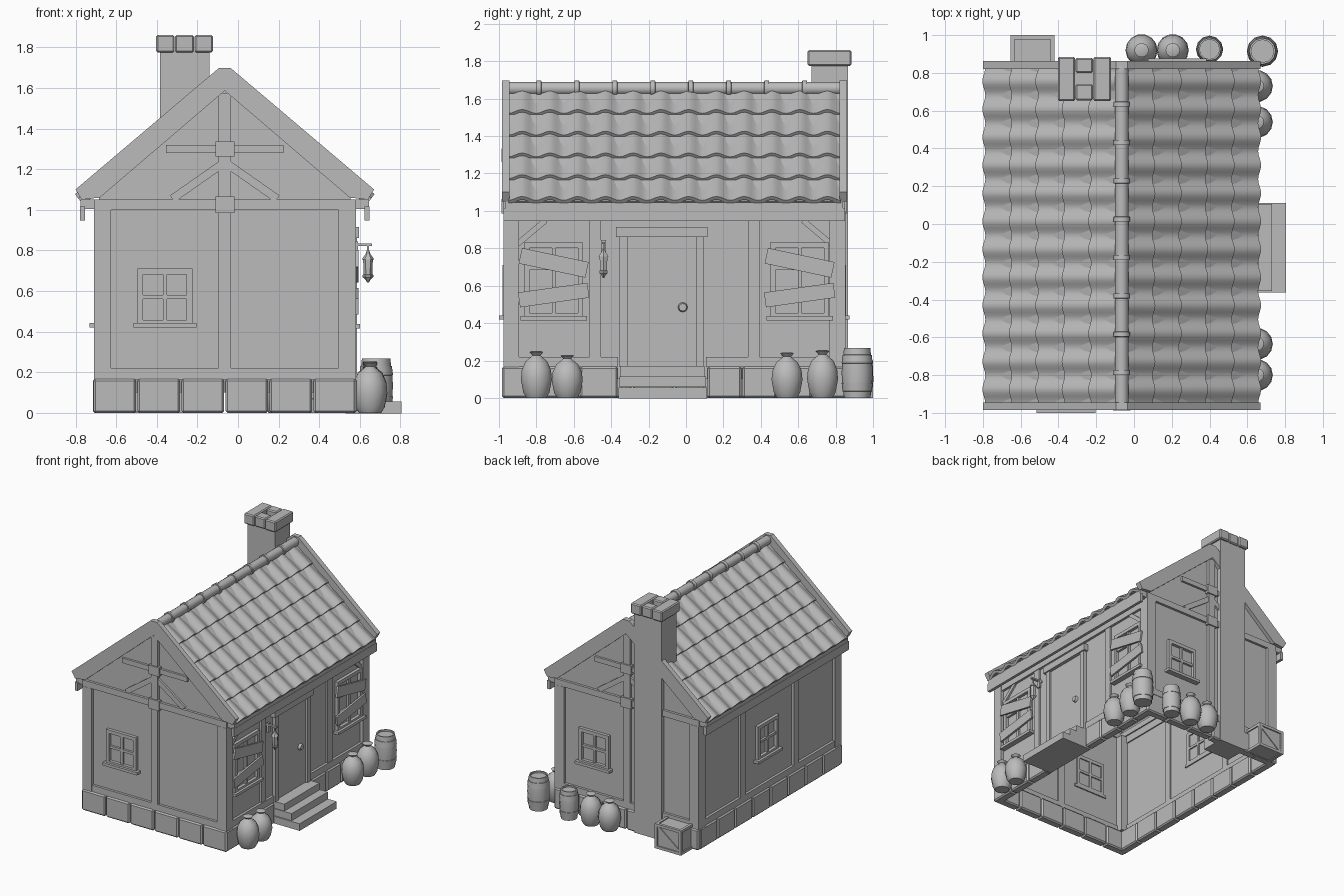
import bpy, bmesh, math
from mathutils import Matrix, Vector

if "Cube" in bpy.data.objects:
    bpy.data.objects.remove(bpy.data.objects["Cube"])

stone = bpy.data.materials.new("plain grey")
stone.use_nodes = True
GREY = (0.5, 0.5, 0.5, 1)
stone.diffuse_color = GREY
stone.node_tree.nodes["Principled BSDF"].inputs["Base Color"].default_value = GREY

CX, CY = -0.065, -0.0625      # centre of the house
HX, HY = 0.62, 0.8925         # half size of the walls


def finish(name, bm, M=None, bevel=0, smooth=False):
    bmesh.ops.recalc_face_normals(bm, faces=bm.faces)
    me = bpy.data.meshes.new(name)
    bm.to_mesh(me)
    bm.free()
    if M:
        me.transform(M)
    me.materials.append(stone)
    ob = bpy.data.objects.new(name, me)
    bpy.context.collection.objects.link(ob)
    if bevel:
        mod = ob.modifiers.new("bevel", "BEVEL")
        mod.width, mod.segments = bevel, 1
    if smooth:
        bpy.ops.object.select_all(action="DESELECT")
        ob.select_set(True)
        bpy.context.view_layer.objects.active = ob
        bpy.ops.object.shade_smooth_by_angle(angle=math.radians(40))
    return ob


def boxes(name, specs, M=None, bevel=0):
    """Each spec: x0, x1, y0, y1, z0, z1 and an optional tilt in degrees."""
    bm = bmesh.new()
    for x0, x1, y0, y1, z0, z1, *tilt in specs:
        T = Matrix.Translation(((x0 + x1) / 2, (y0 + y1) / 2, (z0 + z1) / 2))
        R = Matrix.Rotation(math.radians(tilt[0] if tilt else 0), 4, "Y")
        S = Matrix.Diagonal((x1 - x0, y1 - y0, z1 - z0, 1))
        bmesh.ops.create_cube(bm, size=1, matrix=T @ R @ S)
    return finish(name, bm, M, bevel)


def prism(name, pts, y0, y1, open_bottom=False):
    bm = bmesh.new()
    f = bm.faces.new([bm.verts.new((CX + x, y0, z)) for x, z in pts])
    new = bmesh.ops.extrude_face_region(bm, geom=[f])["geom"]
    bmesh.ops.translate(bm, vec=(0, y1 - y0, 0), verts=[v for v in new if isinstance(v, bmesh.types.BMVert)])
    if open_bottom:
        low = min(z for _, z in pts) + 0.001
        bmesh.ops.delete(bm, geom=[f for f in bm.faces if all(v.co.z < low for v in f.verts)], context="FACES")
    return finish(name, bm)


def lathe(name, profile, M, sides=12):
    bm = bmesh.new()
    rings = [[bm.verts.new((r * math.cos(math.tau * k / sides), r * math.sin(math.tau * k / sides), z))
              for k in range(sides)] for r, z in profile]
    for a, b in zip(rings, rings[1:]):
        for k in range(sides):
            j = (k + 1) % sides
            bm.faces.new((a[k], a[j], b[j], b[k]))
    bm.faces.new(rings[0])
    bm.faces.new(rings[-1])
    return finish(name, bm, M, smooth=True)


def wall_frame(x, y, deg):
    """Local x runs right along the wall seen from outside, -y points outward."""
    return Matrix.Translation((x, y, 0)) @ Matrix.Rotation(math.radians(deg), 4, "Z")


FRONT = wall_frame(CX, CY - HY, 0)
EAST = wall_frame(CX + HX, CY, 90)
BACK = wall_frame(CX, CY + HY, 180)
WEST = wall_frame(CX - HX, CY, -90)


def slab(x0, x1, z0, z1, d, tilt=0):
    return (x0, x1, -d, 0.01, z0, z1, tilt)


def window(name, M, u, z0, z1, w, rows):
    h, t = w / 2, 0.028
    parts = [slab(u - h, u - h + t, z0, z1, 0.025), slab(u + h - t, u + h, z0, z1, 0.025),
             slab(u - h, u + h, z1 - t, z1, 0.025), slab(u - h, u + h, z0, z0 + t, 0.025),
             slab(u - 0.01, u + 0.01, z0, z1, 0.018),
             slab(u - h - 0.02, u + h + 0.02, z0 - 0.01, z0 + 0.012, 0.045)]
    for k in range(1, rows):
        z = z0 + (z1 - z0) * k / rows
        parts.append(slab(u - h, u + h, z - 0.01, z + 0.01, 0.018))
    boxes(name, parts, M)


def foundation(name, M, u0, u1, n):
    s = (u1 - u0) / n
    boxes(name, [(u0 + k * s + 0.003, u0 + (k + 1) * s - 0.003, -0.03, 0.04, 0, 0.168)
                 for k in range(n)], M, 0.01)


# Walls: one hollow shell, open below
prism("walls", [(-HX, 0.1), (HX, 0.1), (HX, 1.08), (0, 1.6), (-HX, 1.08)], CY - HY, CY + HY, True)

# Stone base
foundation("front_base", FRONT, -0.65, 0.65, 6)
foundation("back_base", BACK, -0.65, 0.65, 6)
foundation("west_base", WEST, -0.9, 0.9, 8)
foundation("east_base_near", EAST, -0.9225, -0.3, 3)
foundation("east_base_far", EAST, 0.175, 0.9225, 4)

# Corner posts
boxes("corner_posts", [(CX + sx * 0.603 - 0.042, CX + sx * 0.603 + 0.042,
                        CY + sy * 0.872 - 0.042, CY + sy * 0.872 + 0.042, 0.165, 1.0)
                       for sx in (-1, 1) for sy in (-1, 1)])

# Gable timbers, same at both ends
for name, M in (("front", FRONT), ("back", BACK)):
    timbers = [slab(-0.645, 0.645, 0.165, 0.22, 0.02), slab(-0.645, 0.645, 1.0, 1.05, 0.02),
               slab(-0.03, 0.03, 0.22, 1.575, 0.022), slab(-0.29, 0.29, 1.28, 1.32, 0.018),
               slab(-0.047, 0.047, 1.262, 1.335, 0.032), slab(-0.047, 0.047, 0.985, 1.065, 0.032)]
    for s in (-1, 1):
        timbers.append(slab(s * 0.135 - 0.15, s * 0.135 + 0.15, 1.12, 1.16, 0.016, s * 35))
    boxes(name + "_gable_timbers", timbers, M)
    window(name + "_window", M, -0.295, 0.43, 0.71, 0.27, 2)

# West wall timbers and window
boxes("west_timbers", [slab(-0.9, 0.9, 0.165, 0.22, 0.02), slab(-0.9, 0.9, 0.945, 1.01, 0.02)]
      + [slab(u - 0.03, u + 0.03, 0.22, 0.95, 0.02) for u in (-0.34, 0.34)], WEST)
window("west_window", WEST, -0.02, 0.43, 0.71, 0.27, 2)

# East wall timbers, boarded windows and door
boxes("east_timbers", [slab(-0.9, -0.3, 0.165, 0.22, 0.02), slab(0.17, 0.9, 0.165, 0.22, 0.02),
                       slab(-0.9, 0.9, 0.945, 1.01, 0.02)]
      + [slab(u - 0.03, u + 0.03, 0.22, 0.95, 0.015) for u in (-0.423, 0.425)]
      + [slab(s * 0.765 - 0.1, s * 0.765 + 0.1, 0.87, 0.9, 0.014, s * 40) for s in (-1, 1)], EAST)
for name, u in (("near", -0.645), ("far", 0.67)):
    window(name + "_boarded_window", EAST, u, 0.425, 0.83, 0.315, 3)
    boxes(name + "_window_boards",
          [(u - 0.182, u + 0.182, -0.038, -0.022, 0.68, 0.765, 12),
           (u - 0.187, u + 0.187, -0.038, -0.022, 0.51, 0.59, -8)], EAST)
boxes("door_frame", [slab(-0.312, 0.177, 0.86, 0.915, 0.04), slab(-0.292, -0.25, 0.165, 0.86, 0.03),
                     slab(0.115, 0.16, 0.165, 0.86, 0.03)], EAST)
boxes("door", [slab(-0.25, 0.115, 0.165, 0.86, 0.012)], EAST)
bm = bmesh.new()
bmesh.ops.create_cone(bm, segments=12, radius1=0.026, radius2=0.02, depth=0.02, cap_ends=True)
finish("door_knob", bm, EAST @ Matrix.Translation((0.045, -0.022, 0.485)) @ Matrix.Rotation(math.pi / 2, 4, "X"))

# Door steps
for k, (reach, top) in enumerate(((0.66, 0.17), (0.73, 0.115), (0.805, 0.055))):
    e = 0.006 * k
    boxes(f"step_{k + 1}", [(0.53, reach, -0.35 - e, 0.1 + e, top - 0.057, top)])
boxes("step_sides", [(0.53, 0.65, y, y + 0.03, 0, 0.12) for y in (-0.345, 0.065)])

# Barge boards, roof deck and eaves
half = [(0.03, 1.697), (0.735, 1.10), (0.705, 1.05), (0.615, 1.06)]
barge = half + [(0, 1.586)] + [(-x, z) for x, z in reversed(half)]
prism("front_barge_board", barge, -0.985, -0.945)
prism("back_barge_board", barge, 0.82, 0.862)
deck = [(0, 1.645), (0.715, 1.05), (0.69, 1.03), (0, 1.6)]
for s, side in ((1, "east"), (-1, "west")):
    prism(side + "_roof_deck", [(s * x, z) for x, z in deck], -0.95, 0.83)
    x = CX + s * 0.7
    boxes(side + "_eave_board", [(x - 0.012, x + 0.012, -0.975, 0.85, 0.947, 1.015)])
    x0, x1 = sorted((CX + s * 0.6, CX + s * 0.71))
    boxes(side + "_soffit", [(x0, x1, -0.965, 0.84, 1.005, 1.05)])

# Wavy roof tile courses
WAVES, STEPS = 12, 8
for s, side in ((1, "east"), (-1, "west")):
    for row in range(5):
        bm = bmesh.new()
        top, low = 0.02 + 0.14 * row, 0.17 + 0.14 * row
        lines = []
        for d, lift in ((top, -0.015), (low, 0.008)):
            line = []
            for k in range(WAVES * STEPS + 1):
                wave = 0.013 * math.cos(math.tau * k / STEPS)
                y = -0.95 + 1.78 * k / (WAVES * STEPS)
                z = 1.665 - 0.83 * d + lift - wave * 0.8
                line.append(bm.verts.new((CX + s * (d - wave * 0.6), y, z)))
            lines.append(line)
        a, b = lines
        for k in range(len(a) - 1):
            bm.faces.new((a[k], a[k + 1], b[k + 1], b[k]))
        new = bmesh.ops.extrude_face_region(bm, geom=bm.faces[:])["geom"]
        bmesh.ops.translate(bm, vec=(-s * 0.014, 0, -0.018),
                            verts=[v for v in new if isinstance(v, bmesh.types.BMVert)])
        finish(f"{side}_tile_course_{row + 1}", bm, smooth=True)

# Ridge tiles with raised collars
ridge = Matrix.Translation((CX, 0.85, 1.655)) @ Matrix.Rotation(math.pi / 2, 4, "X")
profile = []
for k in range(9):
    z = k * 0.203
    profile += [(0.043, z), (0.045, z + 0.025), (0.036, z + 0.026), (0.036, z + 0.202)]
lathe("ridge_tiles", profile, ridge, 10)

# Chimney stack and block cap
boxes("chimney_stack", [(-0.385, -0.14, 0.67, 0.865, 0, 1.78)])
boxes("chimney_cap", [(-0.403, -0.312, 0.65, 0.885, 1.775, 1.86), (-0.215, -0.122, 0.65, 0.885, 1.775, 1.86),
                      (-0.31, -0.217, 0.655, 0.74, 1.775, 1.86), (-0.31, -0.217, 0.8, 0.88, 1.775, 1.86)], None, 0.008)

# Hanging lantern
boxes("lantern_bracket", [(0.55, 0.66, -0.45, -0.432, 0.822, 0.835), (0.575, 0.59, -0.455, -0.427, 0.77, 0.845),
                          (0.636, 0.644, -0.445, -0.437, 0.78, 0.83)])
lathe("lantern", [(0.005, 0.642), (0.012, 0.655), (0.026, 0.668), (0.026, 0.68), (0.021, 0.681), (0.024, 0.755),
                  (0.031, 0.756), (0.012, 0.782), (0.006, 0.8)], Matrix.Translation((0.64, -0.441, 0)), 6)

# Tied sacks
sack = [(0.055, 0), (0.072, 0.03), (0.085, 0.1), (0.08, 0.15), (0.06, 0.195), (0.03, 0.22),
        (0.022, 0.228), (0.038, 0.245), (0.028, 0.25)]
for k, (x, y, h) in enumerate(((0.65, -0.8, 1), (0.65, -0.635, 0.92), (0.65, 0.54, 0.97), (0.65, 0.73, 1.02),
                               (0.205, 0.92, 1), (0.04, 0.92, 0.95))):
    lathe(f"sack_{k + 1}", [(r, z * h) for r, z in sack], Matrix.Translation((x, y, 0)), 14)

# Barrels
cask = [(0.07, 0), (0.074, 0.035), (0.078, 0.036), (0.083, 0.08), (0.08, 0.081), (0.083, 0.133), (0.08, 0.185),
        (0.083, 0.186), (0.078, 0.23), (0.074, 0.231), (0.07, 0.268), (0.06, 0.268), (0.06, 0.255)]
for k, (x, y, s) in enumerate(((0.68, 0.915, 1), (0.4, 0.925, 0.87))):
    lathe(f"barrel_{k + 1}", [(r * s, z * s) for r, z in cask], Matrix.Translation((x, y, 0)), 12)

# Braced crate
x0, x1, y0, y1, h, t = -0.655, -0.42, 0.8, 1.0, 0.2, 0.022
frame = [(x0 + 0.01, x1 - 0.01, y0, y1 - 0.01, 0.005, h - 0.008)]
for z in (0, h - t):
    frame += [(x0, x1, y1 - t, y1, z, z + t), (x0, x0 + t, y0, y1, z, z + t), (x1 - t, x1, y0, y1, z, z + t)]
for x in (x0, x1 - t):
    frame.append((x, x + t, y1 - t, y1, 0, h))
frame.append((x0 + 0.0, x1 - 0.0, y1 - t, y1 - 0.003, h / 2 - 0.012, h / 2 + 0.012, -38))
boxes("crate", frame)
